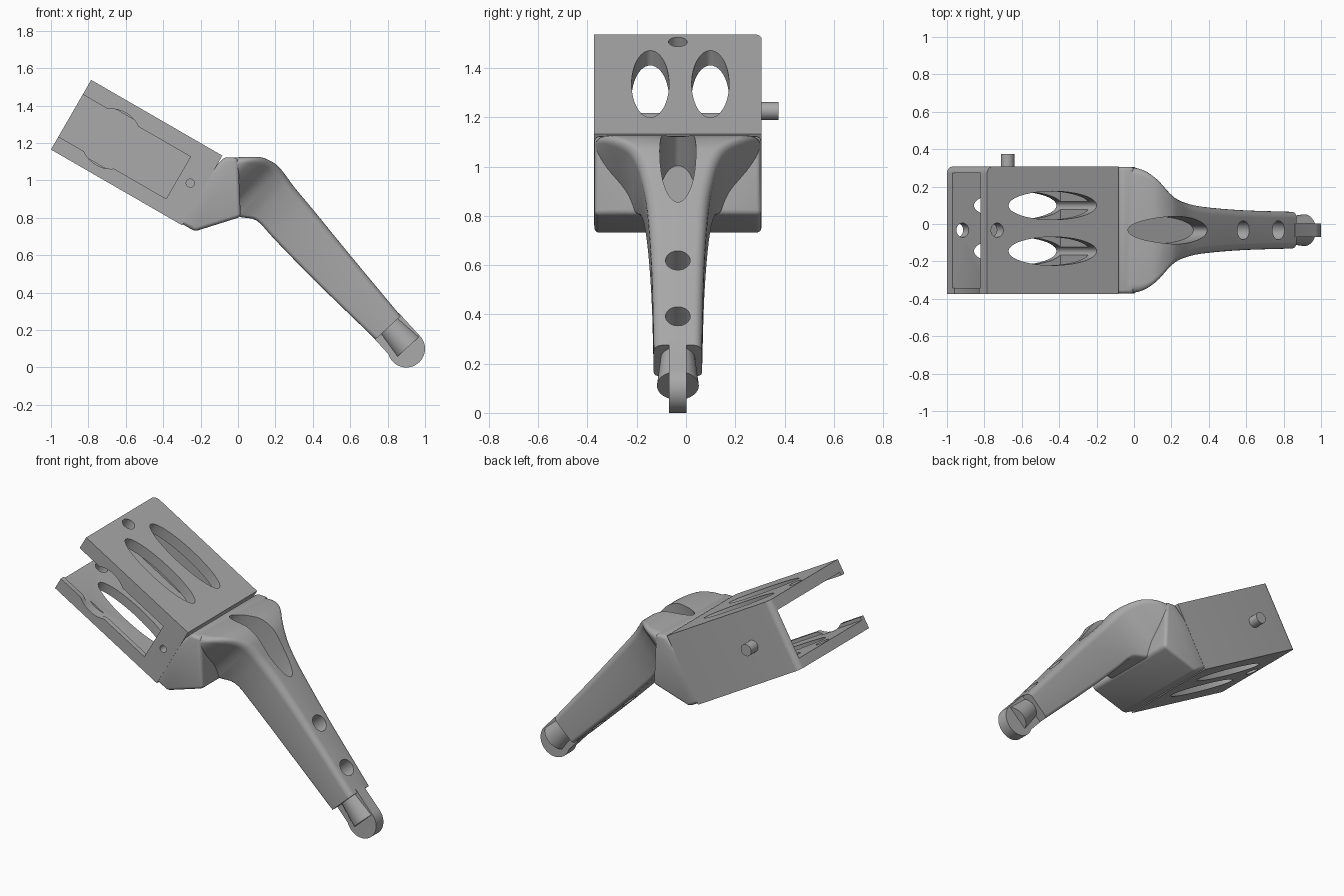
import bpy, bmesh, math
from mathutils import Matrix, Vector

cube = bpy.data.objects.get("Cube")
if cube:
    bpy.data.objects.remove(cube)

grey = bpy.data.materials.new("plain grey")
grey.use_nodes = True
colour = (0.4, 0.4, 0.4, 1)
grey.diffuse_color = colour
grey.node_tree.nodes["Principled BSDF"].inputs["Base Color"].default_value = colour

MID = -0.033          # centre plane of the limb
HALF = 0.34           # half width of the bracket
BRACKET = Matrix.Translation((-1, 0, 1.165)) @ Matrix.Rotation(math.radians(30), 4, 'Y')
SHIN = Matrix.Rotation(math.radians(47.6), 4, 'Y')


def finish(name, bm, frame=Matrix()):
    bm.transform(frame)
    bmesh.ops.recalc_face_normals(bm, faces=bm.faces)
    mesh = bpy.data.meshes.new(name)
    bm.to_mesh(mesh)
    bm.free()
    mesh.materials.append(grey)
    ob = bpy.data.objects.new(name, mesh)
    bpy.context.collection.objects.link(ob)
    return ob


def box(name, lo, hi, frame=BRACKET, round_edge=None):
    bm = bmesh.new()
    bmesh.ops.create_cube(bm, size=1)
    for v in bm.verts:
        v.co = [lo[i] if v.co[i] < 0 else hi[i] for i in range(3)]
    if round_edge:
        edges = [e for e in bm.edges if all(round_edge(v.co) for v in e.verts)]
        bmesh.ops.bevel(bm, geom=edges, offset=0.035, segments=6, profile=0.5, affect='EDGES')
    return finish(name, bm, frame)


def rod(name, start, end, r1, r2=None, squash=1.0, frame=Matrix()):
    """Round rod between two points; squash scales its local y."""
    start, end = Vector(start), Vector(end)
    axis = end - start
    bm = bmesh.new()
    bmesh.ops.create_cone(bm, cap_ends=True, segments=48, radius1=r1,
                          radius2=r1 if r2 is None else r2, depth=axis.length)
    bm.transform(Matrix.Diagonal((1, squash, 1, 1)))
    turn = Vector((0, 0, 1)).rotation_difference(axis).to_matrix().to_4x4()
    return finish(name, bm, frame @ Matrix.Translation((start + end) / 2) @ turn)


def prism(name, outline, y0, y1):
    bm = bmesh.new()
    face = bm.faces.new([bm.verts.new((x, y0, z)) for x, z in outline])
    new = bmesh.ops.extrude_face_region(bm, geom=[face])["geom"]
    bmesh.ops.translate(bm, vec=(0, y1 - y0, 0),
                        verts=[v for v in new if isinstance(v, bmesh.types.BMVert)])
    return finish(name, bm)


def apply(ob, mod):
    bpy.context.view_layer.objects.active = ob
    bpy.ops.object.modifier_apply(modifier=mod.name)


def combine(ob, others, operation='DIFFERENCE'):
    for other in others:
        mod = ob.modifiers.new("combine", 'BOOLEAN')
        mod.operation, mod.solver, mod.object = operation, 'EXACT', other
        apply(ob, mod)
        bpy.data.objects.remove(other)


def smooth(ob, angle=35):
    bpy.ops.object.select_all(action='DESELECT')
    ob.select_set(True)
    bpy.context.view_layer.objects.active = ob
    bpy.ops.object.shade_smooth_by_angle(angle=math.radians(angle))


# Bracket: hollow box open at the front and at the outer end
left, right = MID - HALF, MID + HALF
bracket = box("bracket", (0, left, 0), (0.81, right, 0.43),
              round_edge=lambda c: c.x < 0.01 and c.y > 0)
cuts = [box("cavity", (-0.1, left + 0.03, 0.06), (0.665, right - 0.035, 0.36)),
        box("mouth", (-0.1, left - 0.1, 0.08), (0.665, left + 0.06, 0.34)),
        rod("horn_relief", (0.25, left - 0.1, 0.21), (0.25, left + 0.06, 0.21), 0.16, frame=BRACKET),
        rod("pin_hole", (0.735, left - 0.1, 0.217), (0.735, left + 0.12, 0.217), 0.022, frame=BRACKET),
        rod("screw_hole", (0.062, MID, -0.1), (0.062, MID, 0.6), 0.038, frame=BRACKET)]
for side in (-1, 1):
    y = MID + side * 0.122 + 0.01
    cuts.append(rod("window", (0.404, y, -0.1), (0.404, y, 0.6), 0.272, squash=0.28, frame=BRACKET))
combine(bracket, cuts)
smooth(bracket)

# Pivot peg on the closed wall
peg = rod("pivot_peg", (0.25, right - 0.02, 0.215), (0.25, 0.375, 0.215), 0.036, frame=BRACKET)
smooth(peg)

# Knee block behind the bracket
knee = prism("knee_and_shin", [(-0.07, 1.125), (0.0, 1.12), (0.015, 0.805), (-0.23, 0.728),
                               (-0.315, 0.777), (-0.2, 1.0)], left + 0.001, right - 0.001)
bevel = knee.modifiers.new("bevel", 'BEVEL')
bevel.width, bevel.segments = 0.02, 4
apply(knee, bevel)

# Shin: rounded sections as top x, top z, bottom x, bottom z, half width
SECTIONS = [(-0.05, 1.12, -0.12, 1.0, 0.335), (0.05, 1.126, -0.1, 0.95, 0.33),
            (0.13, 1.122, -0.08, 0.9, 0.285), (0.2, 1.088, -0.05, 0.84, 0.21),
            (0.245, 1.04, 0.01, 0.805, 0.172), (0.3, 0.965, 0.1, 0.785, 0.147),
            (0.4, 0.845, 0.2, 0.68, 0.125), (0.6, 0.6, 0.42, 0.455, 0.107),
            (0.87, 0.275, 0.735, 0.15, 0.098)]


def blend(rows, steps):
    rows = [Vector(r) for r in rows]
    rows = [rows[0] * 2 - rows[1]] + rows + [rows[-1] * 2 - rows[-2]]
    for a, b, c, d in zip(rows, rows[1:], rows[2:], rows[3:]):
        for k in range(steps):
            t = k / steps
            yield (b * 2 + (c - a) * t + (a * 2 - b * 5 + c * 4 - d) * t**2
                   + (b * 3 - a - c * 3 + d) * t**3) / 2
    yield rows[-2]


def ring(bm, row):
    top, low = Vector((row[0], 0, row[1])), Vector((row[2], 0, row[3]))
    tall, up = (top - low).length / 2, (top - low).normalized()
    centre = (top + low) / 2 + Vector((0, MID, 0))
    verts = []
    for corner, (sy, sz) in enumerate([(1, 1), (-1, 1), (-1, -1), (1, -1)]):
        r = min(0.045 if sz > 0 else 0.02, row[4] * 0.35)
        for k in range(6):
            a = math.pi / 2 * (corner + k / 5)
            y = sy * (row[4] - r) + r * math.cos(a)
            z = sz * (tall - r) + r * math.sin(a)
            verts.append(bm.verts.new(centre + Vector((0, y, 0)) + up * z))
    return verts


bm = bmesh.new()
rings = [ring(bm, row) for row in blend(SECTIONS, 4)]
for a, b in zip(rings, rings[1:]):
    for i in range(len(a)):
        j = (i + 1) % len(a)
        bm.faces.new((a[i], a[j], b[j], b[i]))
bm.faces.new(rings[0])
bm.faces.new(rings[-1])
combine(knee, [finish("shin", bm)], 'UNION')

# Scoop at the knee and two holes through the shin
tilt = Matrix.Translation((0.18, MID, 0.99)) @ Matrix.Rotation(math.radians(32), 4, 'Y')
cuts = [rod("scoop", (0, 0, -0.14), (0, 0, 0.4), 0.25, squash=0.295, frame=tilt)]
for x, z in ((0.58, 0.615), (0.77, 0.39)):
    hole = Matrix.Translation((x, MID, z)) @ SHIN
    cuts.append(rod("shin_hole", (0, 0, -0.4), (0, 0, 0.2), 0.05, frame=hole))
combine(knee, cuts)
smooth(knee)

# Ankle stem and round-ended foot blade
ankle = Matrix.Translation((0.803, MID, 0.213)) @ SHIN
stem = rod("ankle_stem", (-0.05, 0, 0.01), (0.148, 0, 0.01), 0.065, 0.085, frame=ankle)
smooth(stem)
blade = box("foot_blade", (-0.02, -0.036, -0.095), (0.15, 0.036, 0.095), ankle)
toe = rod("toe", (0.9, MID - 0.036, 0.1), (0.9, MID + 0.036, 0.1), 0.1)
combine(blade, [toe], 'UNION')
smooth(blade)
